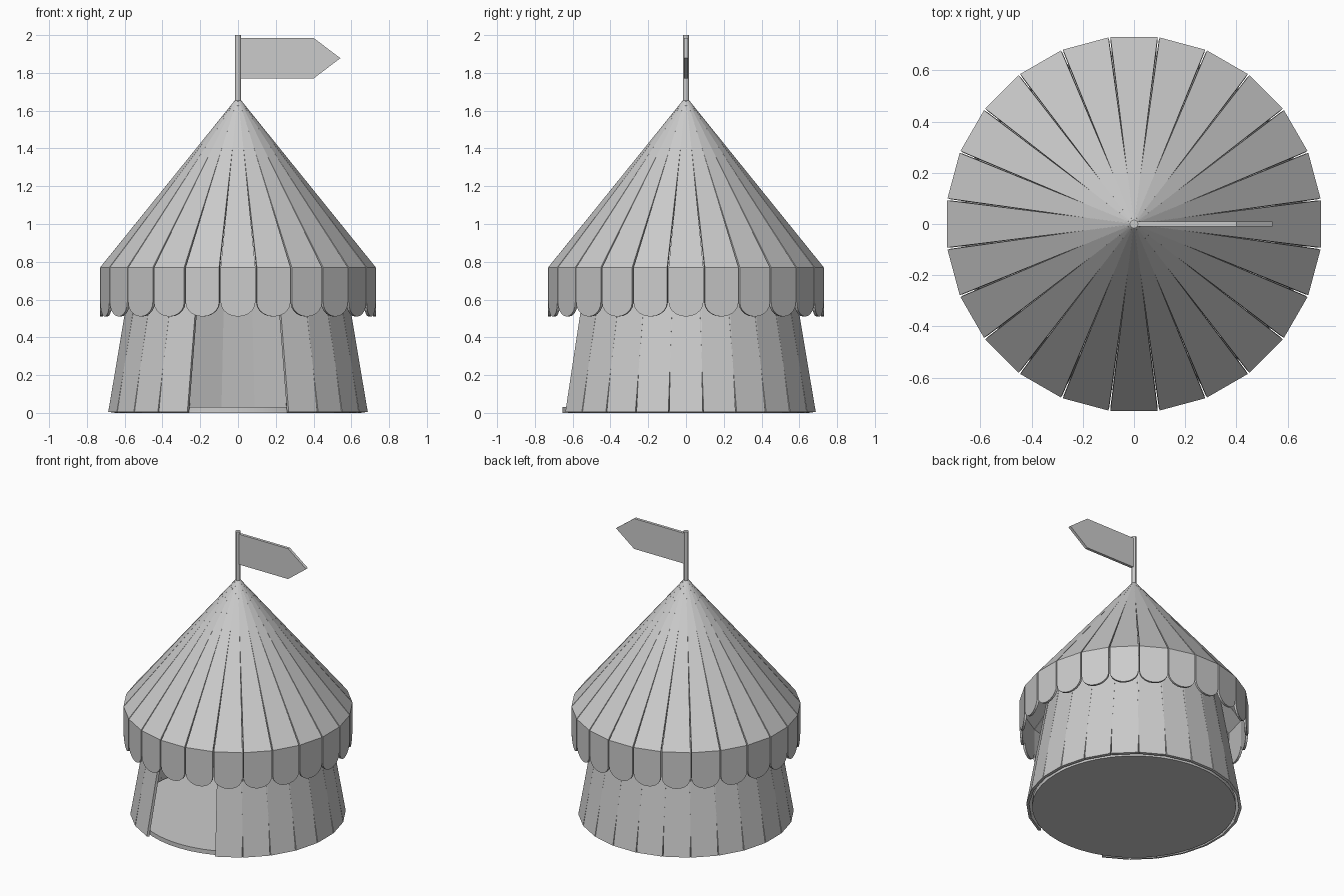
import bpy, bmesh
from math import sin, cos, pi, radians
from mathutils import Matrix

if "Cube" in bpy.data.objects:
    bpy.data.objects.remove(bpy.data.objects["Cube"])

SIDES = 24


def make_object(name, bm):
    mesh = bpy.data.meshes.new(name)
    bm.to_mesh(mesh)
    bm.free()
    obj = bpy.data.objects.new(name, mesh)
    bpy.context.collection.objects.link(obj)
    return obj


def panel_ring(name, faces, skip, thickness):
    """Repeat a flat panel (faces drawn facing +x) around z, then thicken inward."""
    bm = bmesh.new()
    for i in range(SIDES):
        if i in skip:
            continue
        turn = Matrix.Rotation(radians(i * 360 / SIDES), 4, 'Z')
        made = {}
        for face in faces:
            for p in face:
                if p not in made:
                    made[p] = bm.verts.new(turn @ Matrix.Translation(p).translation)
            bm.faces.new([made[p] for p in face])
    obj = make_object(name, bm)
    mod = obj.modifiers.new("thickness", 'SOLIDIFY')
    mod.thickness = thickness
    mod.offset = -1
    mod.use_even_offset = True
    return obj


def cylinder(name, radius, z0, z1, sides):
    bpy.ops.mesh.primitive_cylinder_add(vertices=sides, radius=radius, depth=z1 - z0,
                                        location=(0, 0, (z0 + z1) / 2))
    obj = bpy.context.object
    obj.name = name
    bpy.ops.object.shade_smooth_by_angle(angle=radians(30))
    return obj


# Canopy: sloping roof strips that fold down into a scalloped valance
R, W, EAVE, DROP, CURVE = 0.73, 0.092, 0.77, 0.51, 0.075
left, right = (R, -W, EAVE), (R, W, EAVE)
scallop = [(R, -W * cos(pi * k / 10), DROP + CURVE * (1 - sin(pi * k / 10)))
           for k in range(11)]
valance = [left] + scallop + [right]
roof = [left, right, (0.012, 0.003, 1.66), (0.012, -0.003, 1.66)]
panel_ring("canopy", [valance, roof], (), 0.015)

# Wall: leaning strips, three left out at the front for the doorway
wall = [(0.687, -0.087, 0.006), (0.687, 0.087, 0.006),
        (0.552, 0.081, 0.80), (0.552, -0.081, 0.80)]
panel_ring("wall", [wall], (17, 18, 19), 0.018)

# Floor and flag pole
cylinder("floor", 0.655, 0.0, 0.03, 48)
cylinder("flag_pole", 0.017, 1.62, 2.0, 12)

# Pointed flag
bm = bmesh.new()
outline = [(0.0, 1.77), (0.40, 1.77), (0.542, 1.878), (0.40, 1.985), (0.0, 1.985)]
face = bm.faces.new([bm.verts.new((x, -0.01, z)) for x, z in outline])
solid = bmesh.ops.extrude_face_region(bm, geom=[face])
bmesh.ops.translate(bm, vec=(0, 0.02, 0),
                    verts=[g for g in solid["geom"] if isinstance(g, bmesh.types.BMVert)])
bmesh.ops.recalc_face_normals(bm, faces=bm.faces)
make_object("flag", bm)
